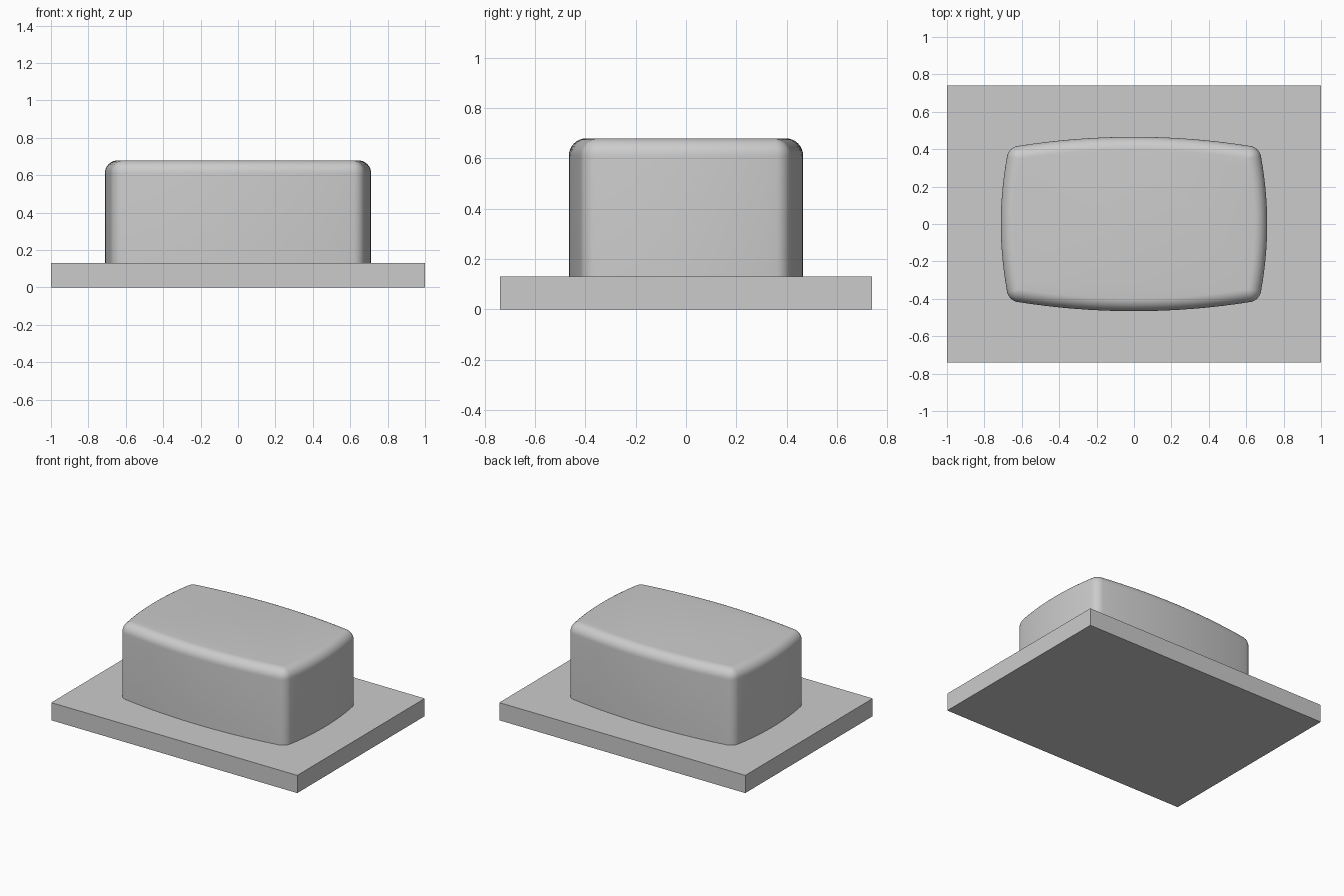
import bpy
import bmesh
from math import sin, cos, asin, pi, radians
from mathutils import Vector

if "Cube" in bpy.data.objects:
    bpy.data.objects.remove(bpy.data.objects["Cube"], do_unlink=True)

HALF_X, HALF_Y, BASE_H = 1.0, 0.74, 0.13
TOP, FILLET = 0.68, 0.07
CORE_X, CORE_Y = 0.61, 0.348        # corner centres of the rounded block
BULGE_X, BULGE_Y = 0.712, 0.466     # widest half sizes of the block
STEPS = 8

grey = bpy.data.materials.new("plain_grey")
grey.use_nodes = True
colour = (0.6, 0.6, 0.6, 1)
grey.diffuse_color = colour
grey.node_tree.nodes["Principled BSDF"].inputs["Base Color"].default_value = colour


def make_object(name, bm):
    bmesh.ops.recalc_face_normals(bm, faces=bm.faces)
    mesh = bpy.data.meshes.new(name)
    bm.to_mesh(mesh)
    bm.free()
    mesh.materials.append(grey)
    obj = bpy.data.objects.new(name, mesh)
    bpy.context.collection.objects.link(obj)
    return obj


def bowed_side(turn, half_len, reach):
    """Core points and outward normals of one bowed side, facing angle turn."""
    apex = reach[0] - FILLET
    sag = apex - reach[1]
    radius = (half_len ** 2 + sag ** 2) / (2 * sag)
    spread = asin(half_len / radius)
    side = []
    for i in range(2 * STEPS + 1):
        a = spread * (i / STEPS - 1)
        point = Vector((apex - radius + radius * cos(a), radius * sin(a)))
        normal = Vector((cos(a), sin(a)))
        side.append((point, normal, a))
    c, s = cos(turn), sin(turn)
    rot = lambda v: Vector((c * v.x - s * v.y, s * v.x + c * v.y))
    return [(rot(p), rot(n), a + turn) for p, n, a in side]


# Outline: four bowed sides joined by round corners
sides = []
for k in range(4):
    if k % 2 == 0:
        sides.append(bowed_side(k * pi / 2, CORE_Y, (BULGE_X, CORE_X)))
    else:
        sides.append(bowed_side(k * pi / 2, CORE_X, (BULGE_Y, CORE_Y)))
outline = []
for k, side in enumerate(sides):
    outline += [(p, n) for p, n, a in side]
    corner, start = side[-1][0], side[-1][2]
    end = sides[(k + 1) % 4][0][2] + (2 * pi if k == 3 else 0)
    for i in range(1, STEPS):
        a = start + (end - start) * i / STEPS
        outline.append((corner, Vector((cos(a), sin(a)))))

# Block: straight wall, then a quarter-round edge up to the flat top
levels = [(FILLET, BASE_H - 0.01)]
for i in range(STEPS + 1):
    a = pi / 2 * i / STEPS
    levels.append((max(FILLET * cos(a), 0.001), TOP - FILLET + FILLET * sin(a)))

bm = bmesh.new()
rings = [[bm.verts.new((*(p + n * out), z)) for p, n in outline] for out, z in levels]
for low, high in zip(rings, rings[1:]):
    for i in range(len(low)):
        j = (i + 1) % len(low)
        bm.faces.new((low[i], low[j], high[j], high[i]))
bm.faces.new(rings[-1])
bm.faces.new(rings[0])
block = make_object("rounded_block", bm)
bpy.context.view_layer.objects.active = block
block.select_set(True)
bpy.ops.object.shade_smooth_by_angle(angle=radians(30))
block.select_set(False)

# Base plate
bm = bmesh.new()
bmesh.ops.create_cube(bm, size=1)
for v in bm.verts:
    v.co = (v.co.x * 2 * HALF_X, v.co.y * 2 * HALF_Y, (v.co.z + 0.5) * BASE_H)
make_object("base_plate", bm)
